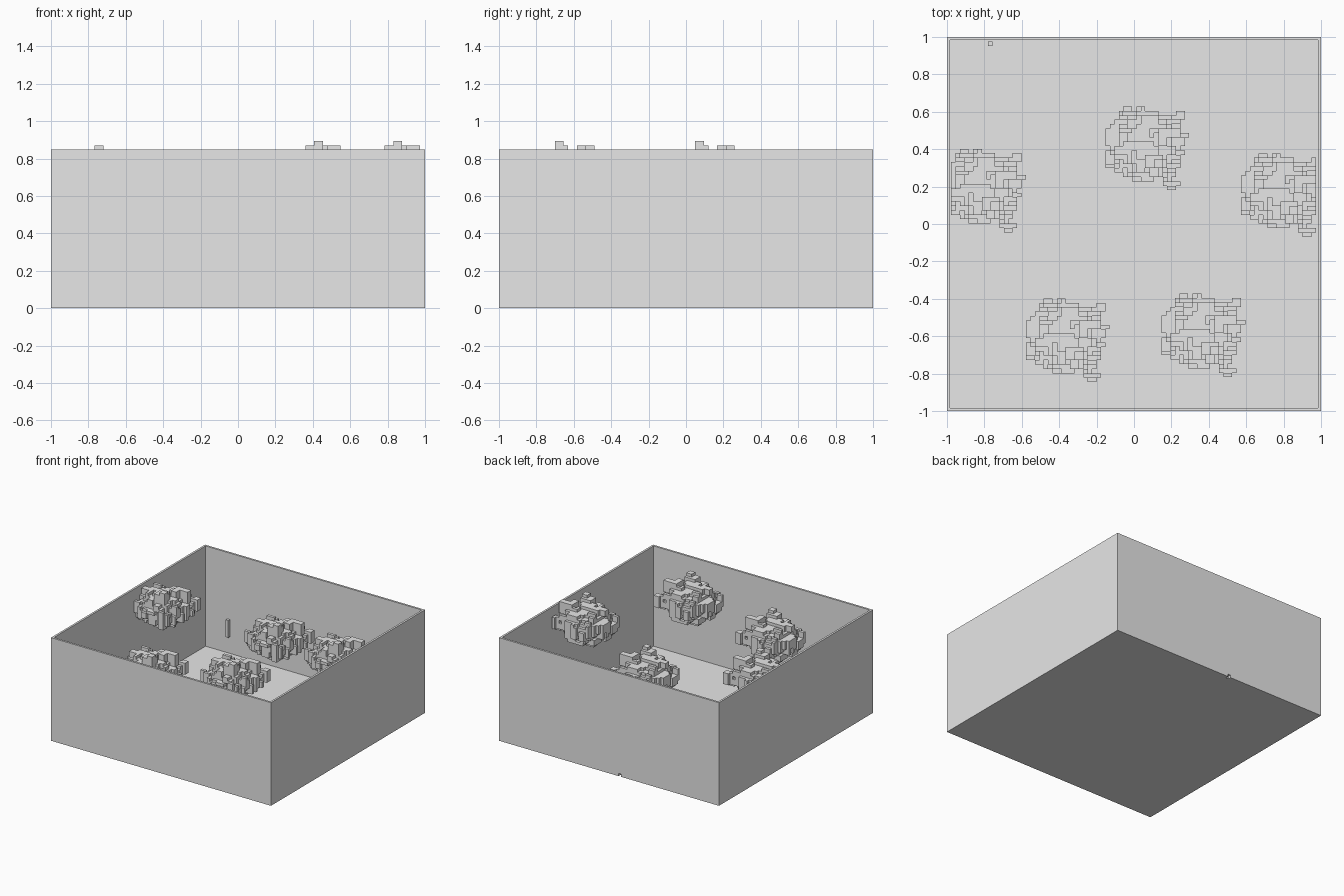
import bpy
import bmesh
import random
from mathutils import Matrix, Vector

if "Cube" in bpy.data.objects:
    bpy.data.objects.remove(bpy.data.objects["Cube"], do_unlink=True)

U = 2 / 85          # block size
HEIGHT = 36 * U     # wall height

grey = bpy.data.materials.new("plain_grey")
grey.use_nodes = True
grey.diffuse_color = (0.8, 0.8, 0.8, 1)
grey.node_tree.nodes["Principled BSDF"].inputs["Base Color"].default_value = (0.8, 0.8, 0.8, 1)


def finish(name, bm):
    bmesh.ops.recalc_face_normals(bm, faces=bm.faces)
    mesh = bpy.data.meshes.new(name)
    bm.to_mesh(mesh)
    bm.free()
    mesh.materials.append(grey)
    obj = bpy.data.objects.new(name, mesh)
    bpy.context.collection.objects.link(obj)
    return obj


def box(name, lo, hi):
    lo, hi = Vector(lo), Vector(hi)
    bm = bmesh.new()
    bmesh.ops.create_cube(bm, size=1, matrix=Matrix.Translation((lo + hi) / 2)
                          @ Matrix.Diagonal((*(hi - lo), 1)))
    return finish(name, bm)


# Open tray: box with its top inset and pushed down to the floor
def open_tray():
    bm = bmesh.new()
    bmesh.ops.create_cube(bm, size=1, matrix=Matrix.Translation((0, 0, HEIGHT / 2))
                          @ Matrix.Diagonal((2, 2, HEIGHT, 1)))
    top = max(bm.faces, key=lambda f: f.calc_center_median().z)
    bmesh.ops.inset_region(bm, faces=[top], thickness=U)
    inner = bmesh.ops.extrude_face_region(bm, geom=[top])["geom"]
    verts = [v for v in inner if isinstance(v, bmesh.types.BMVert)]
    bmesh.ops.translate(bm, verts=verts, vec=(0, 0, U - HEIGHT))
    if top.is_valid:
        bmesh.ops.delete(bm, geom=[top], context='FACES_ONLY')
    return finish("open_tray", bm)


tray = open_tray()

# Tiny notch in the bottom edge of the back wall
cutter = box("notch_cutter", (-0.11, 1 - U, -U), (-0.11 + U, 1 + U, U * 0.9))
cutter.hide_render = True
cut = tray.modifiers.new("notch", 'BOOLEAN')
cut.object = cutter
cut.solver = 'EXACT'
bpy.context.view_layer.objects.active = tray
bpy.ops.object.modifier_apply(modifier=cut.name)
bpy.data.objects.remove(cutter, do_unlink=True)

# Upright bar on the back wall
box("wall_bar", (-0.78, 1 - 2 * U, 7 * U), (-0.78 + U, 1 - U, 13 * U))

# Cluster footprint: first and last column of each row, back to front
SPANS = [(4, 9), (3, 12), (3, 17), (2, 17), (1, 17), (0, 17), (0, 19), (0, 18), (0, 18),
         (1, 17), (0, 18), (0, 17), (0, 17), (0, 17), (2, 16), (4, 16), (6, 15), (13, 17), (14, 16)]


def cluster_cells():
    rng = random.Random(4)
    cells = set()

    def fill(c, r, k, dc, dr, dk):
        for row in range(max(r, 0), min(r + dr, len(SPANS))):
            first, last = SPANS[row]
            for col in range(max(c, first), min(c + dc, last)):
                cells.update((col, row, lay) for lay in range(max(k, 0), min(k + dk, 11)))

    # Solid rounded core
    for col in range(18):
        for row in range(18):
            for lay in range(11):
                d = Vector(((col - 8.2) / 8, (row - 7.8) / 7.8, (lay - 5) / 4.7))
                if d.length < 1:
                    fill(col, row, lay, 1, 1, 1)
    # Rim that reaches the footprint's edge
    for row, (first, last) in enumerate(SPANS):
        for edge in (first, last - 2):
            fill(edge, row, rng.randint(3, 5), 2, 1, rng.randint(2, 4))
    fill(14, 16, 3, 2, 3, 3)
    # Loose blocks scattered over the surface
    for i in range(120):
        d = Vector([rng.gauss(0, 1) for _ in range(3)]).normalized()
        size = [rng.choice((1, 2, 2, 3, 4)), rng.choice((1, 2, 2, 3)), rng.choice((1, 2, 2))]
        fill(round(8 + 8 * d.x - size[0] / 2), round(8 + 8 * d.y - size[1] / 2),
             round(5.5 + 5 * d.z - size[2] / 2), *size)
    # Raised lumps on top
    for c0, c1, r0, r1, k0, k1 in [(9, 13, 11, 14, 8, 12), (11, 13, 12, 14, 12, 13),
                                   (12, 17, 5, 7, 8, 12), (12, 14, 7, 9, 8, 12),
                                   (16, 18, 1, 3, 4, 8)]:
        cells.update((c, r, k) for c in range(c0, c1) for r in range(r0, r1) for k in range(k0, k1))
    return cells


CELLS = cluster_cells()
SIDES = [Vector(s) for s in ((1, 0, 0), (-1, 0, 0), (0, 1, 0), (0, -1, 0), (0, 0, 1), (0, 0, -1))]


# Blocky cluster, trimmed where it meets a side wall
def cluster(name, x0, y_back, base):
    kept = {c for c in CELLS if abs(x0 + (c[0] + 0.5) * U) < 1 - U}
    bm = bmesh.new()
    for cell in kept:
        mid = Vector(cell) + Vector((0.5, 0.5, 0.5))
        for n in SIDES:
            if tuple(int(a + b) for a, b in zip(cell, n)) in kept:
                continue
            a = Vector((n.y, n.z, n.x)) / 2
            b = n.cross(a)
            corners = [mid + n / 2 + s * a + t * b for s, t in ((1, 1), (-1, 1), (-1, -1), (1, -1))]
            bm.faces.new([bm.verts.new((x0 + p.x * U, y_back - p.y * U, (base + p.z) * U))
                          for p in corners])
    bmesh.ops.remove_doubles(bm, verts=bm.verts, dist=U / 20)
    bmesh.ops.recalc_face_normals(bm, faces=bm.faces)
    bmesh.ops.dissolve_limit(bm, angle_limit=0.02, verts=bm.verts, edges=bm.edges)
    return finish(name, bm)


cluster("back_cluster", -0.152, 0.628, 19)
cluster("right_cluster", -1.025, 0.402, 24)
cluster("left_cluster", 0.572, 0.378, 25)
cluster("front_right_cluster", -0.577, -0.398, 20)
cluster("front_left_cluster", 0.148, -0.372, 25)
